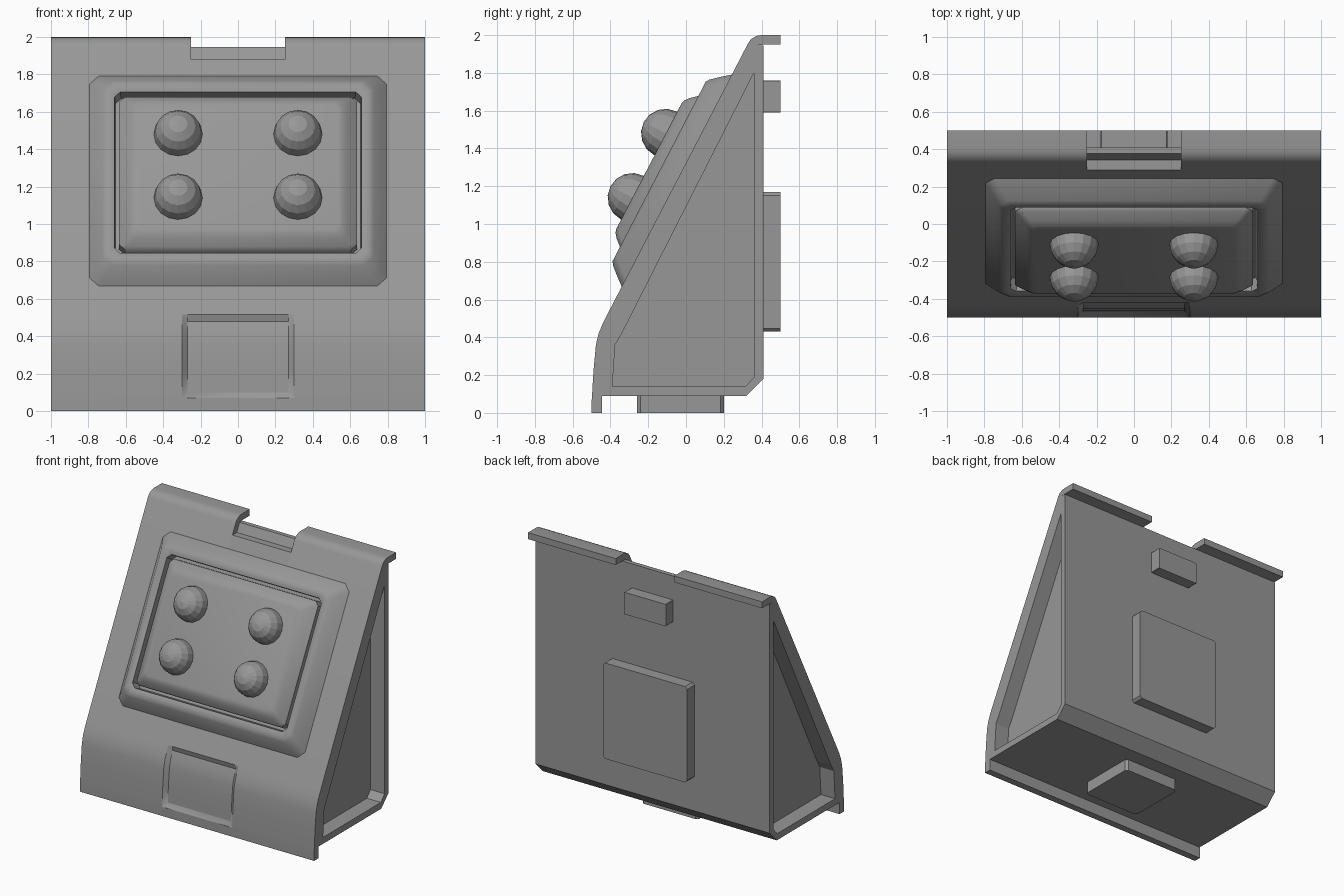
import bpy, bmesh, math
from mathutils import Vector, Matrix

if "Cube" in bpy.data.objects:
    bpy.data.objects.remove(bpy.data.objects["Cube"])

grey = bpy.data.materials.new("dark_grey")
grey.diffuse_color = (.31, .31, .31, 1)
grey.use_nodes = True
grey.node_tree.nodes["Principled BSDF"].inputs["Base Color"].default_value = grey.diffuse_color


def loft(name, rings, matrix=Matrix()):
    """Skin equal-length rings of 3D points and cap both ends."""
    bm = bmesh.new()
    loops = [[bm.verts.new(matrix @ Vector(p)) for p in r] for r in rings]
    for a, b in zip(loops, loops[1:]):
        n = len(a)
        for i in range(n):
            j = (i + 1) % n
            bm.faces.new((a[i], a[j], b[j], b[i]))
    bm.faces.new(loops[0])
    bm.faces.new(loops[-1])
    bmesh.ops.recalc_face_normals(bm, faces=bm.faces)
    me = bpy.data.meshes.new(name)
    bm.to_mesh(me)
    bm.free()
    me.materials.append(grey)
    ob = bpy.data.objects.new(name, me)
    bpy.context.collection.objects.link(ob)
    return ob


def smooth(ob, degrees):
    bpy.ops.object.select_all(action='DESELECT')
    ob.select_set(True)
    bpy.context.view_layer.objects.active = ob
    bpy.ops.object.shade_smooth_by_angle(angle=math.radians(degrees))


def section(x, profile):
    return [(x, y, z) for y, z in profile]


def cut_rect(hx, hy, w, c):
    """Rectangle with chamfered corners at height w."""
    return [(hx, hy - c, w), (hx - c, hy, w), (c - hx, hy, w), (-hx, hy - c, w),
            (-hx, c - hy, w), (c - hx, -hy, w), (hx - c, -hy, w), (hx, c - hy, w)]


# Front shell: curved kick plate, sloped face, top lip; pocket pushed into the middle
outer = [(-.5, 0), (-.499, .07), (-.497, .10), (-.49, .22), (-.477, .36), (-.463, .42),
         (-.438, .48), (-.42, .515), (.328, 1.955), (.345, 1.98), (.375, 1.996), (.40, 2)]
inner = [(.5, 2), (.5, 1.95), (.41, 1.95), (.376, 1.945), (-.385, .47), (-.43, .36),
         (-.445, .09), (-.445, 0)]
plain = outer + inner
pocket = [(y + .026, z) if 2 <= i <= 6 else (y, z) for i, (y, z) in enumerate(plain)]
shell = loft("front_shell", [section(-1, plain), section(-.3, plain), section(-.27, pocket),
                             section(.27, pocket), section(.3, plain), section(1, plain)])

# Notch in the top lip
notch = [(.1, 1.88), (.7, 1.88), (.7, 2.2), (.1, 2.2)]
cutter = loft("notch_cutter", [section(-.25, notch), section(.25, notch)])
cutter.hide_render = True
mod = shell.modifiers.new("notch", 'BOOLEAN')
mod.operation = 'DIFFERENCE'
mod.solver = 'EXACT'
mod.object = cutter
bpy.context.view_layer.objects.active = shell
bpy.ops.object.modifier_apply(modifier="notch")
bpy.data.objects.remove(cutter)
smooth(shell, 28)

# Wedge body with recessed side panels
body = [(-.445, .09), (.32, .09), (.41, .18), (.41, 1.945), (.376, 1.945),
        (-.385, .47), (-.43, .36)]
recess = [(-.39, .14), (.315, .14), (.36, .19), (.36, 1.80), (.352, 1.785),
          (-.34, .42), (-.375, .36)]
loft("wedge_body", [section(-.88, recess), section(-1, recess), section(-1, body),
                    section(1, body), section(1, recess), section(.88, recess)])

# Local frame on the slope: x across, y up the slope, z outwards
tilt = math.atan2(1.925, 1)
slope = Matrix.Translation((0, -.049, 1.23)) @ Matrix.Rotation(tilt, 4, 'X')

# Raised frame with the button panel lofted as stepped rings
frame = loft("raised_frame", [cut_rect(*r) for r in [
    (.81, .645, -.02, .05), (.795, .632, 0, .05), (.765, .60, .04, .05),
    (.725, .555, .092, .05), (.705, .535, .105, .045), (.675, .505, .105, .035),
    (.66, .485, .098, .03), (.655, .48, .03, .03)]], slope)
panel = loft("button_panel", [cut_rect(*r) for r in [
    (.635, .46, .02, .03), (.635, .46, .09, .03), (.62, .45, .105, .03),
    (.585, .42, .14, .03), (.56, .395, .16, .03), (.54, .375, .166, .03)]], slope)
smooth(frame, 40)
smooth(panel, 40)

# Four domed buttons
for name, x, z in [("upper_left", -.32, 1.48), ("upper_right", .32, 1.48),
                   ("lower_left", -.32, 1.14), ("lower_right", .32, 1.14)]:
    y = -.36 + (z - .63) / 1.925 - .19
    bpy.ops.mesh.primitive_uv_sphere_add(segments=16, ring_count=8, radius=.13,
                                         location=(x, y, z), rotation=(tilt, 0, 0))
    button = bpy.context.object
    button.name = "button_" + name
    button.data.materials.append(grey)

# Mounting blocks on the back and underneath
back = Matrix.Rotation(math.radians(90), 4, 'X')
for name, hx, hz, cz, c in [("back_block_small", .178, .085, 1.675, .004),
                            ("back_block_large", .36, .37, .80, .018)]:
    place = Matrix.Translation((0, 0, cz)) @ back
    loft(name, [cut_rect(hx, hz, -.40, c), cut_rect(hx, hz, -.5, c)], place)
loft("bottom_block", [cut_rect(.24, .23, 0, .018), cut_rect(.24, .23, .1, .018)],
     Matrix.Translation((0, -.03, 0)))
